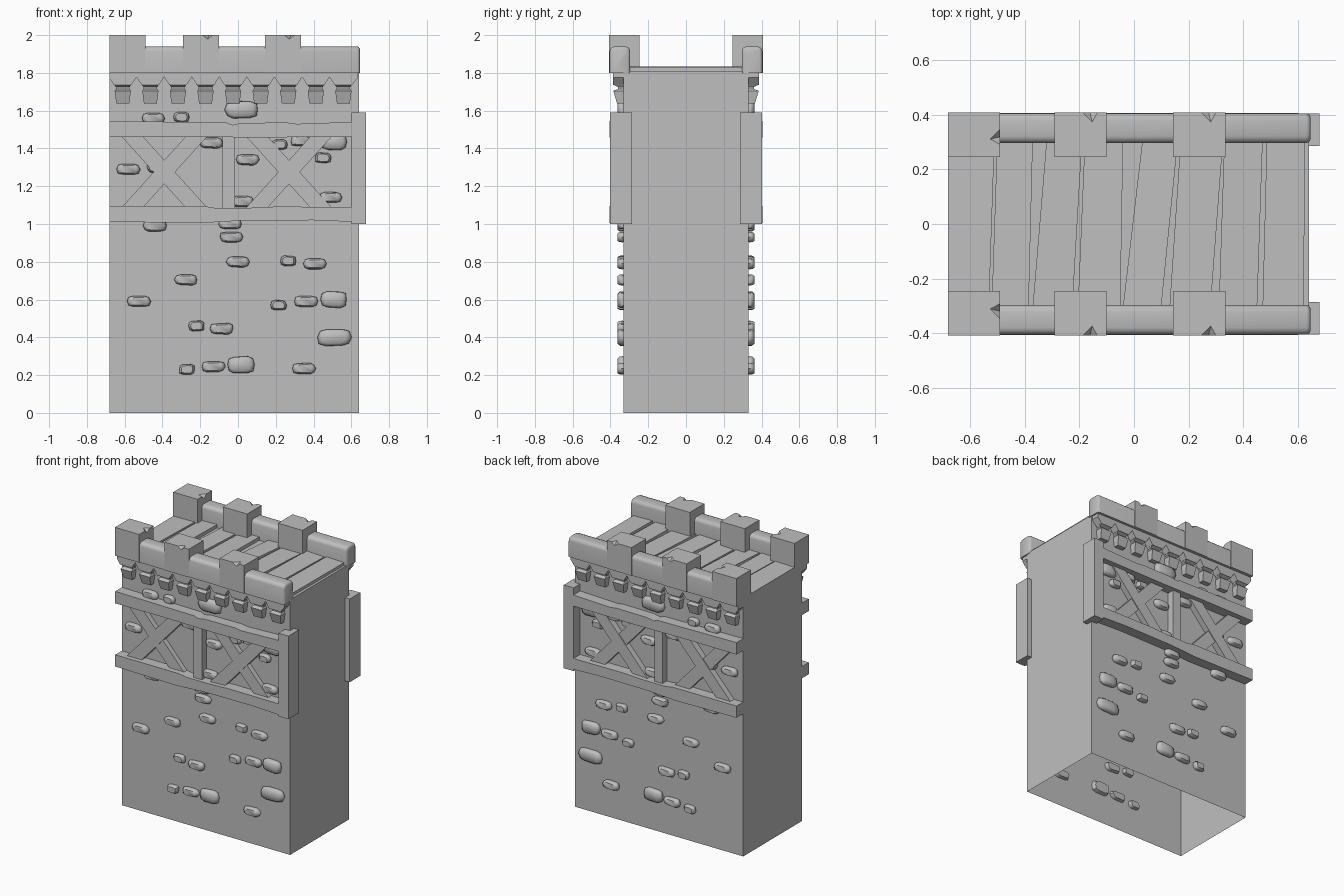
import bpy, bmesh, math, random
from mathutils import Vector

random.seed(4)
if "Cube" in bpy.data.objects:
    bpy.data.objects.remove(bpy.data.objects["Cube"])

stone_grey = bpy.data.materials.new("stone_grey")
stone_grey.use_nodes = True
GREY = (0.52, 0.52, 0.52, 1)
stone_grey.diffuse_color = GREY
stone_grey.node_tree.nodes["Principled BSDF"].inputs["Base Color"].default_value = GREY


def finish(name, bm, mirror=True, smooth=None):
    """Turn a bmesh into an object, mirrored from front to back if asked."""
    bmesh.ops.recalc_face_normals(bm, faces=bm.faces[:])
    me = bpy.data.meshes.new(name)
    bm.to_mesh(me)
    bm.free()
    me.materials.append(stone_grey)
    ob = bpy.data.objects.new(name, me)
    bpy.context.collection.objects.link(ob)
    if smooth:
        bpy.ops.object.select_all(action='DESELECT')
        bpy.context.view_layer.objects.active = ob
        ob.select_set(True)
        bpy.ops.object.shade_smooth_by_angle(angle=math.radians(smooth))
    if mirror:
        m = ob.modifiers.new("front_to_back", 'MIRROR')
        m.use_axis = (False, True, False)
        m.use_mirror_merge = False
    return ob


def loft(bm, rings):
    """Skin closed rings of equal length and cap both ends."""
    loops = [[bm.verts.new(p) for p in r] for r in rings]
    for a, b in zip(loops, loops[1:]):
        for i in range(len(a)):
            j = (i + 1) % len(a)
            bm.faces.new((a[i], a[j], b[j], b[i]))
    bm.faces.new(loops[0])
    bm.faces.new(loops[-1])


def front_prism(bm, outline, y0, y1):
    """Extrude an x-z outline along y."""
    loft(bm, [[(x, y, z) for x, z in outline] for y in (y0, y1)])


def box(bm, x0, x1, y0, y1, z0, z1):
    front_prism(bm, [(x0, z0), (x1, z0), (x1, z1), (x0, z1)], y0, y1)


LEFT, RIGHT, FACE = -0.68, 0.64, -0.33

# Hollow wall body, open underneath
bm = bmesh.new()
box(bm, LEFT, RIGHT, FACE, -FACE, 0, 1.81)
bottom = [f for f in bm.faces if f.calc_center_median().z < 0.01]
bmesh.ops.delete(bm, geom=bottom, context='FACES_ONLY')
finish("wall_body", bm, mirror=False)

# Uneven deck planks: front left/right x, then back left/right x
bm = bmesh.new()
planks = [(-.68, -.53, -.68, -.51), (-.52, -.385, -.5, -.37), (-.37, -.225, -.32, -.19),
          (-.205, -.05, -.18, -.04), (-.04, .1, .03, .16), (.13, .28, .17, .325),
          (.31, .45, .33, .47), (.47, .62, .485, .625)]
for a, b, c, d in planks:
    tilt = random.uniform(-.003, .003)
    loft(bm, [[(a, -.3, z + tilt), (b, -.3, z - tilt), (d, .3, z - tilt), (c, .3, z + tilt)]
              for z in (1.808, 1.832)])
finish("deck_planks", bm, mirror=False)

# Low parapet with rounded top edges and a rounded +x end
bm = bmesh.new()


def parapet_ring(x, inset):
    r, y0, y1, top = .025, -.404 + inset, -.296 - inset, 1.94 - inset
    arc = [math.radians(a) for a in (0, 30, 60, 90)]
    pts = [(y1 - r + r * math.cos(a), top - r + r * math.sin(a)) for a in arc]
    pts += [(y0 + r - r * math.cos(a), top - r + r * math.sin(a)) for a in reversed(arc)]
    return [(x, y, z) for y, z in [(y1, 1.8)] + pts + [(y0, 1.8)]]


loft(bm, [parapet_ring(x, i) for x, i in ((LEFT, 0), (.63, 0), (.64, .004), (.645, .012))])
finish("parapet", bm, smooth=40)


# Merlons, each with a small chip knocked out of one top edge
def merlon(bm, c, chip_at):
    """c: four (x, y) corners in order; the chip lies on the edge c[0]-c[1]."""
    c = [Vector((x, y, 1.8)) for x, y in c]
    t = [p + Vector((0, 0, .2)) for p in c]
    along = (t[1] - t[0]).normalized()
    inward = (t[3] - t[0]).normalized()
    mid = t[0].lerp(t[1], chip_at)
    a, b = mid - along * .027, mid + along * .027
    low, inner = mid - Vector((0, 0, .022)), mid + inward * .035 + along * .008
    v = [bm.verts.new(p) for p in c + t + [a, b, low, inner]]
    for f in ((0, 1, 2, 3), (0, 1, 5, 9, 10, 8, 4), (4, 8, 11, 9, 5, 6, 7), (8, 10, 11),
              (10, 9, 11), (1, 2, 6, 5), (2, 3, 7, 6), (3, 0, 4, 7)):
        bm.faces.new([v[i] for i in f])


bm = bmesh.new()
for i, (x0, x1) in enumerate(((LEFT, -.49), (-.29, -.1), (.142, .334))):
    corners = [(x0, -.408), (x1, -.408), (x1, -.245), (x0, -.245)]
    if i == 0:
        corners = corners[1:] + corners[:1]
    merlon(bm, corners, .55 if i == 0 else .68)
finish("merlons", bm)

# Band of pointed arches under the parapet, with a corbel below each foot
step, first, count = .146, -.61, 9
centres = [first + step * i for i in range(count)]
outline = [(LEFT, 1.81), (LEFT, 1.77)]
for x in centres:
    outline += [(x - .045, 1.735), (x + .045, 1.735), (x + step / 2, 1.778)]
outline[-1] = (.635, 1.775)
outline.append((.635, 1.81))
bm = bmesh.new()
front_prism(bm, outline, -.386, -.32)
finish("arch_band", bm)

bm = bmesh.new()


def corbel_ring(x, half, y, z):
    return [(x - half, y, z), (x + half, y, z), (x + half, -.32, z), (x - half, -.32, z)]


for x in centres:
    loft(bm, [corbel_ring(x, *s) for s in ((.034, -.365, 1.638), (.043, -.385, 1.705),
                                           (.036, -.36, 1.715), (.036, -.36, 1.725),
                                           (.045, -.384, 1.737))])
finish("corbels", bm)

# Worn horizontal rails
bm = bmesh.new()
front_prism(bm, [(LEFT, 1.46), (-.3, 1.462), (.1, 1.458), (.6, 1.462), (.6, 1.54), (.31, 1.53),
                 (.26, 1.537), (.02, 1.535), (-.03, 1.525), (-.06, 1.537), (LEFT, 1.545)],
            -.405, -.32)
front_prism(bm, [(LEFT, 1.012), (-.2, 1.005), (.02, 1.018), (.4, 1.02), (.6, 1.012), (.6, 1.09),
                 (.2, 1.092), (.05, 1.085), (-.12, 1.085), (-.18, 1.095), (LEFT, 1.095)],
            -.405, -.32)
finish("timber_rails", bm)

# Centre post and crossed braces between the rails
bm = bmesh.new()
box(bm, -.082, -.017, -.38, -.32, 1.06, 1.49)
finish("centre_post", bm)
bm = bmesh.new()
for x in (-.39, .27):
    for side, depth in ((1, -.372), (-1, -.366)):
        lo, hi = x - side * .185, x + side * .185
        front_prism(bm, [(lo - .057, 1.07), (lo + .057, 1.07), (hi + .057, 1.48), (hi - .057, 1.48)],
                    depth, -.32)
finish("cross_braces", bm)

# Upright timber at the +x end
bm = bmesh.new()
box(bm, .6, .677, -.403, -.285, 1.0, 1.59)
finish("end_post", bm)

# Protruding stones in four sizes: (half width, half height)
stones = {
    (.062, .03): [(-.45, 1.56), (-.58, 1.29), (-.14, 1.43), (.05, 1.34), (.34, 1.44), (.49, 1.14),
                  (.02, 1.12), (-.44, .99), (-.04, 1), (-.035, .93), (0, .8), (.405, .79),
                  (-.275, .705), (-.525, .59), (.36, .59), (-.085, .445), (-.13, .245), (.35, .235)],
    (.043, .028): [(-.3, 1.565), (-.44, 1.3), (.22, 1.42), (.45, 1.35), (.265, .805), (.215, .57),
                   (-.22, .46), (-.27, .23)],
    (.072, .045): [(.51, 1.435), (.505, .6), (.015, .255)],
    (.09, .046): [(.02, 1.605), (.51, .4)],
}
bm = bmesh.new()
for (w, h), places in stones.items():
    for x, z in places:
        rim = []
        for k in range(10):
            a = math.tau * k / 10
            c, s, r = math.cos(a), math.sin(a), random.uniform(.92, 1.04)
            # squarish oval outline
            rim.append((w * r * math.copysign(abs(c) ** .6, c), h * r * math.copysign(abs(s) ** .6, s)))
        loft(bm, [[(x + u * k, y, z + v * k) for u, v in rim]
                  for k, y in ((.8, -.305), (1, -.335), (.97, -.35), (.72, -.363))])
finish("wall_stones", bm, smooth=50)
